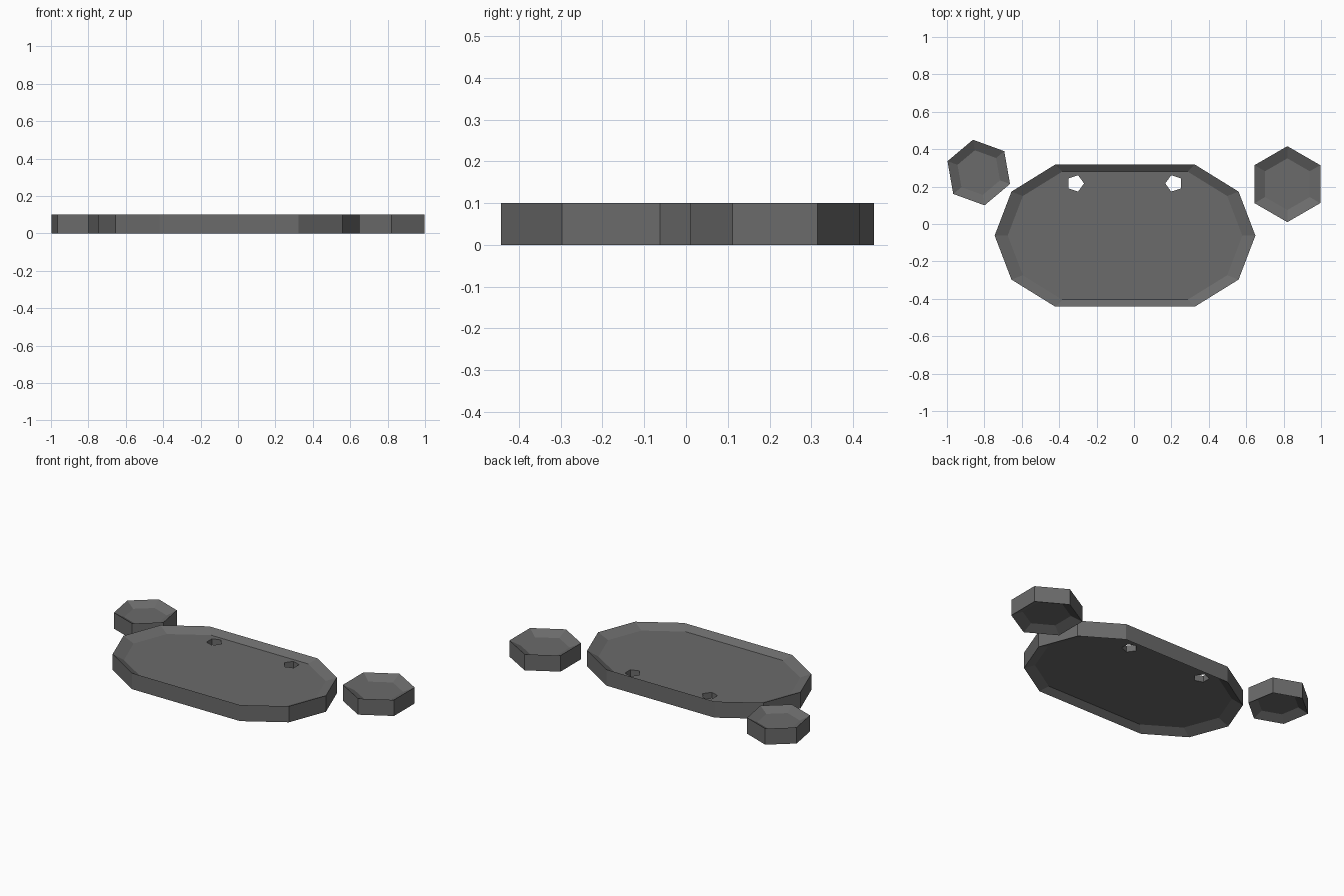
import bpy, bmesh
from math import sin, cos, pi, radians

if "Cube" in bpy.data.objects:
    bpy.data.objects.remove(bpy.data.objects["Cube"])

HEIGHT, DROP = 0.10, 0.03

dark = bpy.data.materials.new("dark_grey")
dark.diffuse_color = (0.145, 0.145, 0.145, 1)
dark.use_nodes = True
dark.node_tree.nodes["Principled BSDF"].inputs["Base Color"].default_value = dark.diffuse_color


def ring(cx, cy, rx, ry, sides, start=0.0, stretch=0.0):
    """Regular polygon, optionally split apart along x."""
    pts = []
    for i in range(sides):
        a = radians(start) + 2 * pi * i / sides
        side = 1 if cos(a) > 0 else -1
        pts.append((cx + rx * cos(a) + side * stretch, cy + ry * sin(a)))
    return pts


def tray(name, outline, centre, inset, holes=()):
    """Slab dished on top and underneath, pierced by holes."""
    bm = bmesh.new()

    def verts(pts, z):
        return [bm.verts.new((x, y, z)) for x, y in pts]

    def loop_edges(vs):
        return [bm.edges.get((a, b)) or bm.edges.new((a, b))
                for a, b in zip(vs, vs[1:] + vs[:1])]

    def bridge(lo, hi):
        n = len(lo)
        for i in range(n):
            j = (i + 1) % n
            bm.faces.new((lo[i], lo[j], hi[j], hi[i]))

    cx, cy = centre
    inner = [(cx + (x - cx) * inset, cy + (y - cy) * inset) for x, y in outline]
    low, high = verts(inner, DROP), verts(inner, HEIGHT - DROP)
    # lower lip, wall, upper lip
    loops = [low, verts(outline, 0), verts(outline, HEIGHT), high]
    for lo, hi in zip(loops, loops[1:]):
        bridge(lo, hi)
    # floors on both sides, joined through the holes
    hole_low = [verts(h, DROP) for h in holes]
    hole_high = [verts(h, HEIGHT - DROP) for h in holes]
    for rim, cuts, up in ((low, hole_low, -1), (high, hole_high, 1)):
        if cuts:
            edges = loop_edges(rim)
            for c in cuts:
                edges += loop_edges(c)
            bmesh.ops.triangle_fill(bm, edges=edges, use_beauty=True, normal=(0, 0, up))
        else:
            bm.faces.new(rim)
    for lo, hi in zip(hole_low, hole_high):
        bridge(lo, hi)
    bmesh.ops.recalc_face_normals(bm, faces=bm.faces)
    me = bpy.data.meshes.new(name)
    bm.to_mesh(me)
    bm.free()
    me.materials.append(dark)
    ob = bpy.data.objects.new(name, me)
    bpy.context.collection.objects.link(ob)


# large stretched ten-sided slab with two five-sided holes
c = (-0.048, -0.062)
tray("main_plate", ring(*c, 0.47, 0.40, 10, 0, 0.227), c, 0.90,
     [ring(-0.313, 0.217, 0.046, 0.046, 5, 0),
      ring(0.213, 0.217, 0.046, 0.046, 5, 180)])

# two six-sided side pieces
for name, c, r, start in (("left_hexagon", (-0.83, 0.275), 0.178, 100),
                          ("right_hexagon", (0.82, 0.213), 0.203, 90)):
    tray(name, ring(*c, r, r, 6, start), c, 0.68)
